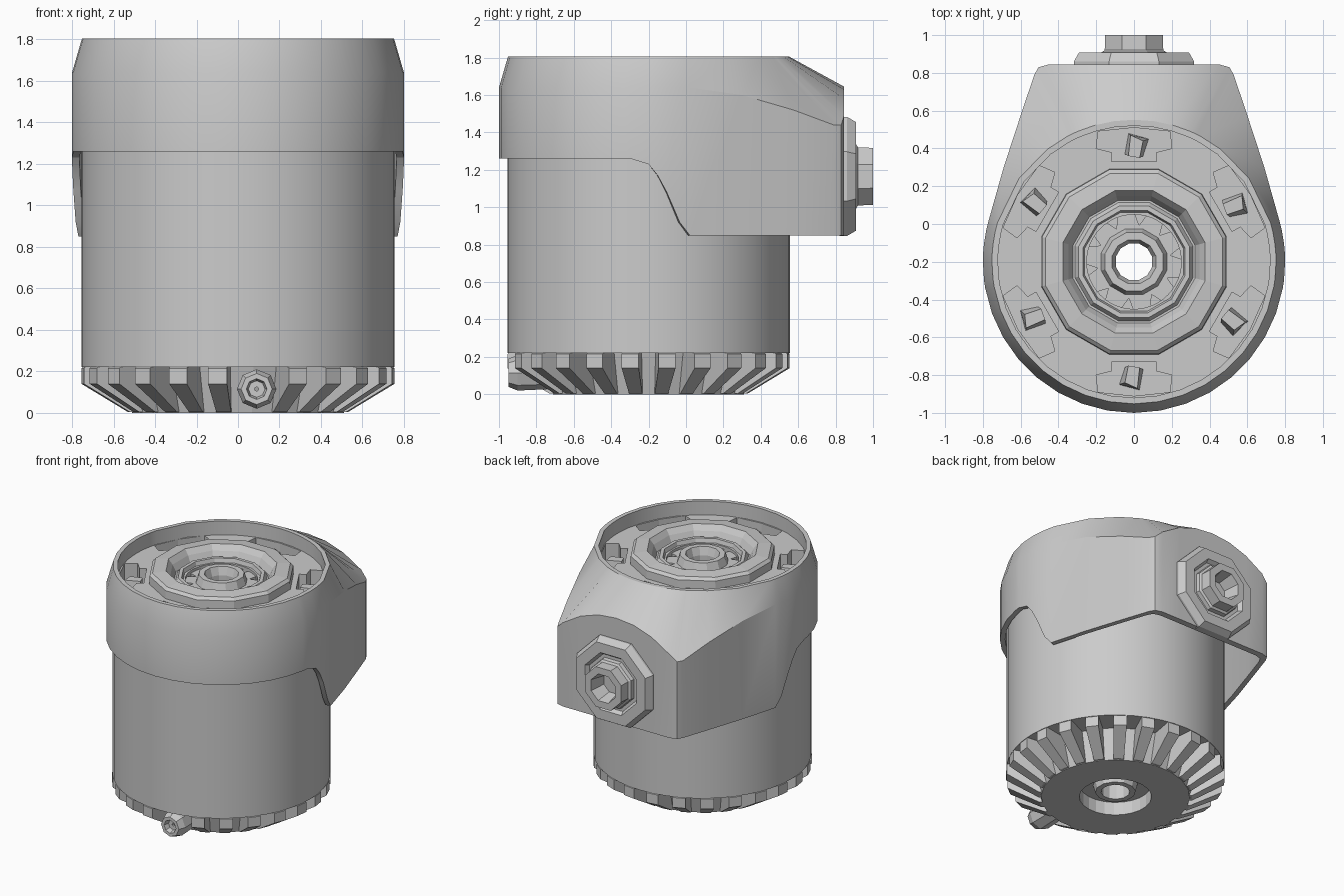
import bpy, bmesh, math
from mathutils import Vector, Matrix

if "Cube" in bpy.data.objects:
    bpy.data.objects.remove(bpy.data.objects["Cube"])

CY = -0.2  # y of the main vertical axis


def make(name, verts, faces, smooth=None):
    me = bpy.data.meshes.new(name)
    me.from_pydata(verts, [], faces)
    bm = bmesh.new()
    bm.from_mesh(me)
    bmesh.ops.recalc_face_normals(bm, faces=bm.faces)
    bm.to_mesh(me)
    bm.free()
    ob = bpy.data.objects.new(name, me)
    bpy.context.collection.objects.link(ob)
    if smooth:
        bpy.ops.object.select_all(action='DESELECT')
        ob.select_set(True)
        bpy.context.view_layer.objects.active = ob
        bpy.ops.object.shade_smooth_by_angle(angle=math.radians(smooth))
    return ob


def loft(name, rings, smooth=None):
    """Join equal-sized rings into a closed tube whose last ring meets the first."""
    n, m = len(rings[0]), len(rings)
    faces = [(i * n + j, i * n + (j + 1) % n, ((i + 1) % m) * n + (j + 1) % n, ((i + 1) % m) * n + j)
             for i in range(m) for j in range(n)]
    return make(name, [v for r in rings for v in r], faces, smooth)


def lathe(name, profile, n, mat, phase=0.0, smooth=None):
    """Revolve a closed (radius, height) profile about z, then place it."""
    rings = [[mat @ Vector((r * math.cos(2 * math.pi * (k + phase) / n),
                            r * math.sin(2 * math.pi * (k + phase) / n), z)) for k in range(n)]
             for r, z in profile]
    return loft(name, rings, smooth)


def prisms(name, outlines):
    """Several solids, each from two matching end polygons."""
    verts, faces = [], []
    for a, b in outlines:
        o, n = len(verts), len(a)
        verts += a + b
        faces += [tuple(range(o, o + n)), tuple(range(o + n, o + 2 * n))]
        faces += [(o + i, o + (i + 1) % n, o + n + (i + 1) % n, o + n + i) for i in range(n)]
    return make(name, verts, faces)


def polar(deg, r, side, z):
    """Point at radius r, shifted sideways, around the main axis."""
    a = math.radians(deg)
    return (r * math.cos(a) - side * math.sin(a), CY + r * math.sin(a) + side * math.cos(a), z)


def cut(target, cutter):
    cutter.hide_render = True
    cutter.hide_set(True)
    m = target.modifiers.new("cut", 'BOOLEAN')
    m.operation, m.object, m.solver = 'DIFFERENCE', cutter, 'EXACT'


axis = Matrix.Translation((0, CY, 0))

# Main cylindrical body with six pockets in its top floor
body = lathe("body", [(.755, .22), (.755, 1.70), (.25, 1.70), (.25, .22)], 48, axis, smooth=30)
pockets = []
for k in range(6):
    d = 30 + 60 * k
    plan = [(.53, -.12), (.58, -.12), (.6, -.2), (.69, -.19), (.71, 0),
            (.69, .19), (.6, .2), (.58, .12), (.53, .12)]
    pockets.append(([polar(d, r, s, 1.56) for r, s in plan], [polar(d, r, s, 1.85) for r, s in plan]))
cut(body, prisms("pocket_cutter", pockets))

# Blocks standing inside the pockets
blocks = []
for k in range(6):
    plan = [(.56, -.05), (.65, -.08), (.68, .03), (.57, .05)]
    blocks.append(([polar(30 + 60 * k, r, s, 1.55) for r, s in plan],
                   [polar(30 + 60 * k, r - .01, s * .6, 1.67) for r, s in plan]))
prisms("pocket_blocks", blocks)

# Faceted hub with a bore through the whole height
hub = lathe("hub", [(.51, 1.65), (.505, 1.76), (.485, 1.78), (.39, 1.79), (.36, 1.75), (.33, 1.69),
                    (.305, 1.73), (.28, 1.73), (.265, 1.68), (.18, 1.68), (.16, 1.74), (.12, 1.74),
                    (.10, 1.68), (.10, .04), (.14, .04), (.155, .10), (.27, .10), (.27, 1.65)],
            12, axis, phase=.5)
holes = []
for k in range(10):
    tri = [(.195, 0), (.25, -.03), (.25, .03)]
    holes.append(([polar(36 * k + 10, r, s, 1.6) for r, s in tri],
                  [polar(36 * k + 10, r, s, 1.715) for r, s in tri]))
cut(hub, prisms("hub_hole_cutter", holes))

# Base plate and the radial fins around it
lathe("base_plate", [(.25, 0), (.515, 0), (.58, .23), (.25, .23)], 24, axis, phase=.5)
fin_profile = [(.48, .004), (.53, .004), (.755, .14), (.755, .215), (.735, .235), (.48, .235)]
fins = []
for k in range(24):
    d = 15 * k + 7.5
    if abs(d - 277) < 12:
        continue
    fins.append(tuple([polar(d, r, sgn * (.012 + .045 * r), z) for r, z in fin_profile] for sgn in (-1, 1)))
prisms("base_fins", fins)

# Drain plug at the front of the base
toward_front = Matrix.Rotation(math.radians(90), 4, 'X')
lathe("drain_plug", [(.085, .68), (.095, .9), (.075, .95), (.05, .95), (.04, .91), (.01, .91), (.01, .68)],
      8, Matrix.Translation((.09, 0, .115)) @ toward_front)

# Half outline of the hood: round front, tangent flanks, flat back; (x, y, shoulder z, lower edge z)
half = []
for d in list(range(-90, -9, 10)) + [-7, 0, 3.5, 7, 12, 16]:
    x, y, _ = polar(d, .8, 0, 0)
    low = {0: 1.23, 3.5: 1.17, 7: 1.08, 12: .92, 16: .85}.get(d, 1.26)
    half.append((x, y, 1.64, low))
half += [(.69, .30, 1.60, .85), (.60, .575, 1.52, .85), (.528, .79, 1.44, .85), (.505, .83, 1.44, .85),
         (.45, .845, 1.49, .85), (.30, .845, 1.58, .85), (.15, .845, 1.63, .85), (0, .845, 1.645, .85)]
outline = half + [(-x, y, s, l) for x, y, s, l in half[-2:0:-1]]


def circle_ring(r, z):
    return [polar(math.degrees(math.atan2(y - CY, x)), r, 0, z) for x, y, _, _ in outline]


def inner(x, y):
    return x * .955, CY + (y - CY) * .955


# Thin-walled hood, lofted from the outline up to the round rim and back down inside
loft("hood", [[(x, y, l) for x, y, s, l in outline],
              [(x, y, s) for x, y, s, l in outline],
              circle_ring(.752, 1.805), circle_ring(.72, 1.805), circle_ring(.72, 1.65),
              [(*inner(x, y), s - .05) for x, y, s, l in outline],
              [(*inner(x, y), l) for x, y, s, l in outline]], smooth=20)

# Side port: octagonal flange and nozzle on the back of the hood
toward_back = Matrix.Translation((0, 0, 1.165)) @ Matrix.Rotation(math.radians(-90), 4, 'X')
lathe("port_flange", [(.345, .82), (.345, .86), (.315, .908), (.235, .908), (.215, .88), (.12, .88), (.12, .82)],
      8, toward_back, phase=.5)
lathe("port_nozzle", [(.20, .82), (.185, .91), (.168, .92), (.165, 1.0), (.11, 1.0), (.085, .88), (.004, .88),
                      (.004, .82)], 8, toward_back, phase=.5)
